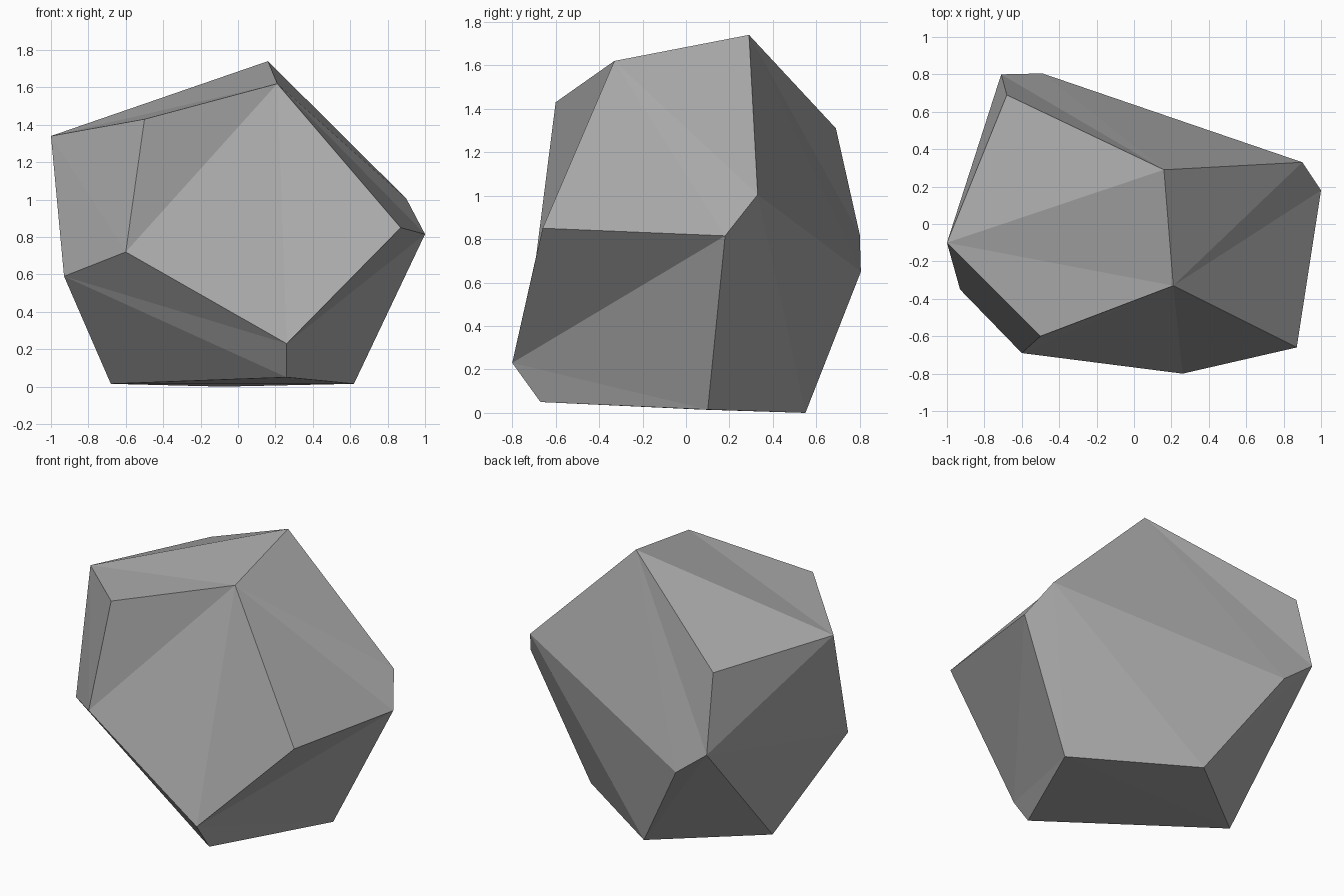
import bpy
import bmesh

cube = bpy.data.objects.get("Cube")
if cube:
    bpy.data.objects.remove(cube, do_unlink=True)

# Single stone colour
stone = bpy.data.materials.new("stone_grey")
stone.use_nodes = True
grey = (0.4, 0.4, 0.4, 1)
stone.diffuse_color = grey
stone.node_tree.nodes["Principled BSDF"].inputs["Base Color"].default_value = grey

# Corners of an irregular, weathered dodecahedron
corners = {
    # crown ring
    "A": (-1, -.1, 1.34), "D": (-.5, -.6, 1.43), "E": (.21, -.33, 1.62),
    "J": (.16, .29, 1.74), "K": (-.68, .69, 1.31),
    # waist ring
    "B": (-.93, -.35, .59), "C": (-.6, -.69, .72), "F": (.26, -.8, .23),
    "G": (.87, -.66, .85), "H": (1, .18, .815), "I": (.9, .33, 1.005),
    "M": (-.49, .805, .65), "L": (-.71, .8, .82),
    # base ring
    "N": (-.68, .075, .015), "P": (.26, -.67, .05),
    "O": (.62, .1, .015), "Q": (-.08, .55, 0),
}

# Facets of the stone; each is split into a fan from its first corner
facets = {
    "crown": "ADEJK",
    "front": "EGFCD",
    "front_right": "ADCB",
    "left": "EJIHG",
    "back": "JKLMI",
    "right": "LNBAK",
    "lower_front_right": "BCFPN",
    "lower_front_left": "FGHOP",
    "lower_back_left": "IHOQM",
    "lower_back_right": "LMQN",
    "base": "NPOQ",
}

# Build the rock
bm = bmesh.new()
verts = {name: bm.verts.new(place) for name, place in corners.items()}
for loop in facets.values():
    first = loop[0]
    for second, third in zip(loop[1:], loop[2:]):
        bm.faces.new([verts[first], verts[second], verts[third]])
bmesh.ops.recalc_face_normals(bm, faces=bm.faces[:])

mesh = bpy.data.meshes.new("rock")
bm.to_mesh(mesh)
bm.free()
mesh.materials.append(stone)
rock = bpy.data.objects.new("rock", mesh)
bpy.context.collection.objects.link(rock)
